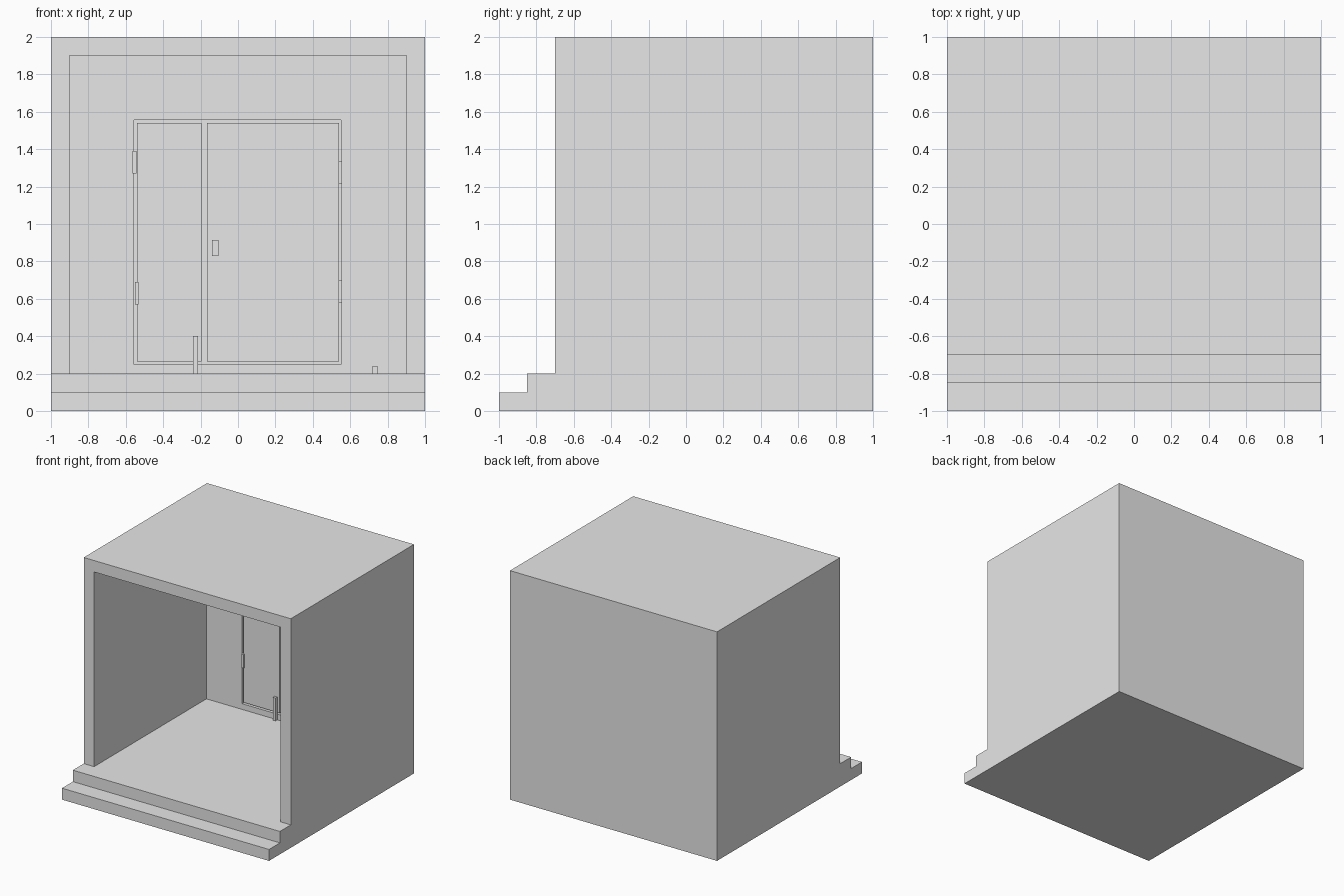
import bpy
import bmesh
from mathutils import Vector

default = bpy.data.objects.get("Cube")
if default:
    bpy.data.objects.remove(default, do_unlink=True)

GREY = (0.8, 0.8, 0.8, 1.0)
grey = bpy.data.materials.new("plain_grey")
grey.use_nodes = True
grey.diffuse_color = GREY
grey.node_tree.nodes["Principled BSDF"].inputs["Base Color"].default_value = GREY

WALL_Y = 0.85   # inner face of the back wall
FLOOR_Z = 0.2


def finish(bm, name):
    bmesh.ops.recalc_face_normals(bm, faces=bm.faces[:])
    mesh = bpy.data.meshes.new(name)
    bm.to_mesh(mesh)
    bm.free()
    mesh.materials.append(grey)
    obj = bpy.data.objects.new(name, mesh)
    bpy.context.collection.objects.link(obj)
    return obj


def box(name, x, y, z):
    """Box from (min, max) ranges on each axis."""
    bm = bmesh.new()
    bmesh.ops.create_cube(bm, size=1)
    for v in bm.verts:
        v.co = Vector([a + (b - a) * (c + 0.5) for (a, b), c in zip((x, y, z), v.co)])
    return finish(bm, name)


def cut(target, cutter):
    """Subtract the cutter from the target, then discard it."""
    cutter.hide_render = True
    mod = target.modifiers.new("cut", "BOOLEAN")
    mod.operation = "DIFFERENCE"
    mod.solver = "EXACT"
    mod.object = cutter
    bpy.context.view_layer.objects.active = target
    bpy.ops.object.modifier_apply(modifier=mod.name)
    bpy.data.objects.remove(cutter, do_unlink=True)


# Building shell with two front steps: side profile extruded across the width
profile = [(-1, 0), (1, 0), (1, 2), (-0.7, 2), (-0.7, 0.2),
           (-0.85, 0.2), (-0.85, 0.1), (-1, 0.1)]
bm = bmesh.new()
side = bm.faces.new([bm.verts.new((-1, y, z)) for y, z in profile])
swept = bmesh.ops.extrude_face_region(bm, geom=[side])["geom"]
bmesh.ops.translate(bm, vec=(2, 0, 0),
                    verts=[g for g in swept if isinstance(g, bmesh.types.BMVert)])
shell = finish(bm, "shell_with_steps")

# Hollow room open at the front, and the doorway recess in its back wall
cut(shell, box("room_cutter", (-0.9, 0.9), (-0.8, WALL_Y), (FLOOR_Z, 1.9)))
cut(shell, box("doorway_cutter", (-0.555, 0.55), (0.8, 0.92), (0.25, 1.555)))

# Narrow and wide door leaves, with gaps around them
for name, x in (("narrow_door", (-0.54, -0.195)), ("wide_door", (-0.165, 0.54))):
    box(name, x, (WALL_Y, 0.92), (0.265, 1.54))

# Hinges, two per leaf
for name, x, z in (("narrow_upper_hinge", -0.553, 1.27), ("narrow_lower_hinge", -0.542, 0.57),
                   ("wide_upper_hinge", 0.547, 1.215), ("wide_lower_hinge", 0.547, 0.58)):
    box(name, (x - 0.01, x + 0.01), (WALL_Y - 0.015, WALL_Y + 0.01), (z, z + 0.12))

# Handle, floor bolt and door stop
box("door_handle", (-0.14, -0.105), (WALL_Y - 0.03, WALL_Y), (0.83, 0.915))
box("floor_bolt", (-0.24, -0.215), (WALL_Y - 0.025, WALL_Y), (FLOOR_Z, 0.4))
box("door_stop", (0.72, 0.745), (0.3, 0.325), (FLOOR_Z, 0.24))
